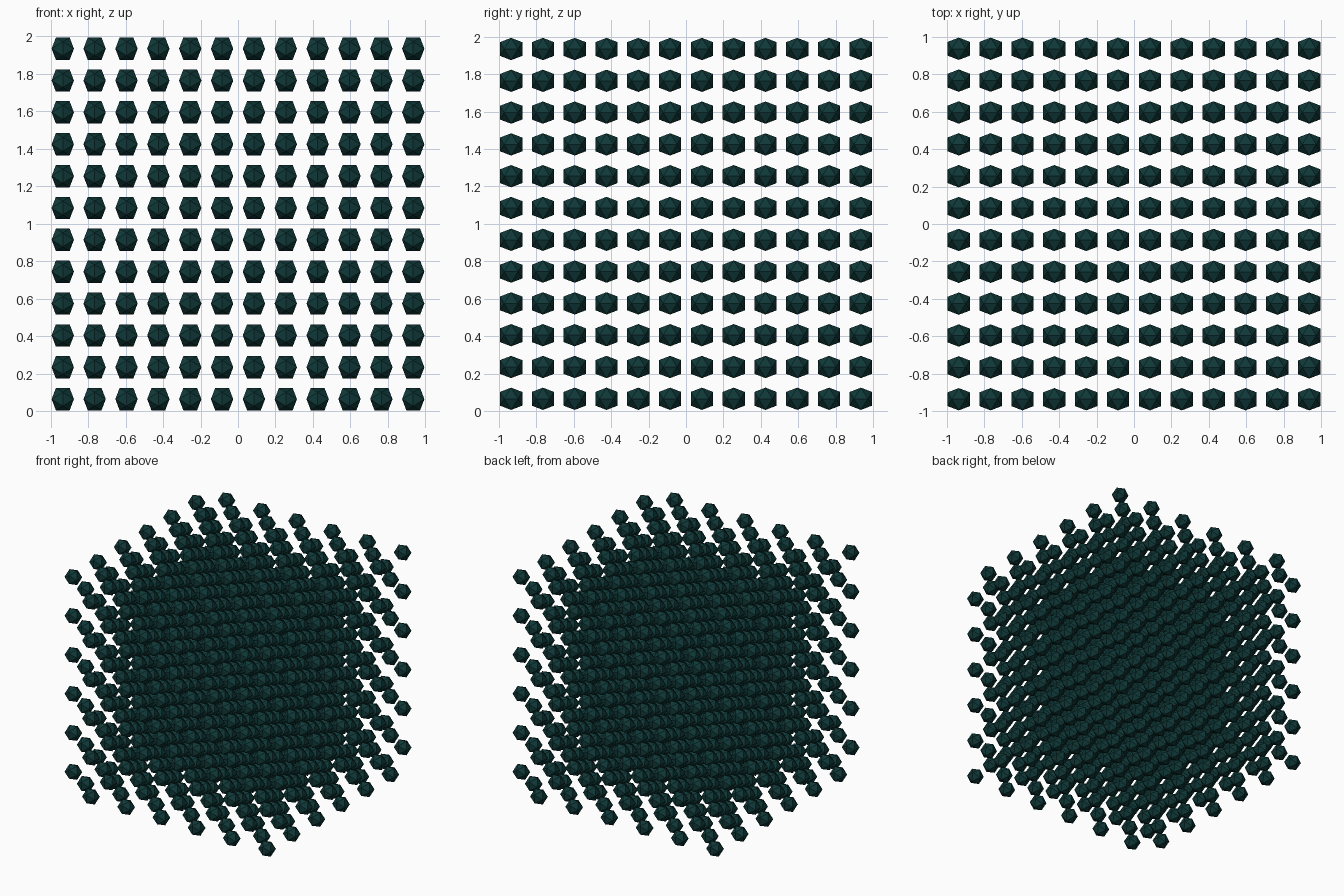
import bpy, bmesh
from mathutils import Vector

if "Cube" in bpy.data.objects:
    bpy.data.objects.remove(bpy.data.objects["Cube"])

N = 12            # cells per side
STEP = 0.17       # spacing between cells
RADIUS = 0.07     # circumscribed radius of one icosahedron
PHI = (1 + 5 ** 0.5) / 2


def icosahedron():
    """Vertices and triangles of one icosahedron with its two-fold axes on x, y, z."""
    bm = bmesh.new()
    for a in (-1, 1):
        for b in (-PHI, PHI):
            for p in ((0, b, a), (a, 0, b), (b, a, 0)):
                bm.verts.new(Vector(p).normalized() * RADIUS)
    bmesh.ops.convex_hull(bm, input=bm.verts[:])
    bmesh.ops.recalc_face_normals(bm, faces=bm.faces[:])
    bm.verts.index_update()
    verts = [v.co.copy() for v in bm.verts]
    faces = [[v.index for v in f.verts] for f in bm.faces]
    bm.free()
    return verts, faces


# Cubic block of icosahedra, filling every other cell in a 3D checkerboard
base_verts, base_faces = icosahedron()
verts, faces = [], []
half = (N - 1) / 2
for i in range(N):
    for j in range(N):
        for k in range(N):
            if (i + j + k) % 2 == 0:
                continue
            centre = Vector(((i - half) * STEP, (j - half) * STEP, 1 + (k - half) * STEP))
            start = len(verts)
            verts += [centre + v for v in base_verts]
            faces += [[start + n for n in f] for f in base_faces]

mesh = bpy.data.meshes.new("icosahedron_lattice")
mesh.from_pydata(verts, [], faces)
lattice = bpy.data.objects.new("icosahedron_lattice", mesh)
bpy.context.collection.objects.link(lattice)

# Dark teal finish
teal = bpy.data.materials.new("dark_teal")
teal.diffuse_color = (0.005, 0.04, 0.04, 1)
teal.use_nodes = True
teal.node_tree.nodes["Principled BSDF"].inputs["Base Color"].default_value = teal.diffuse_color
mesh.materials.append(teal)
